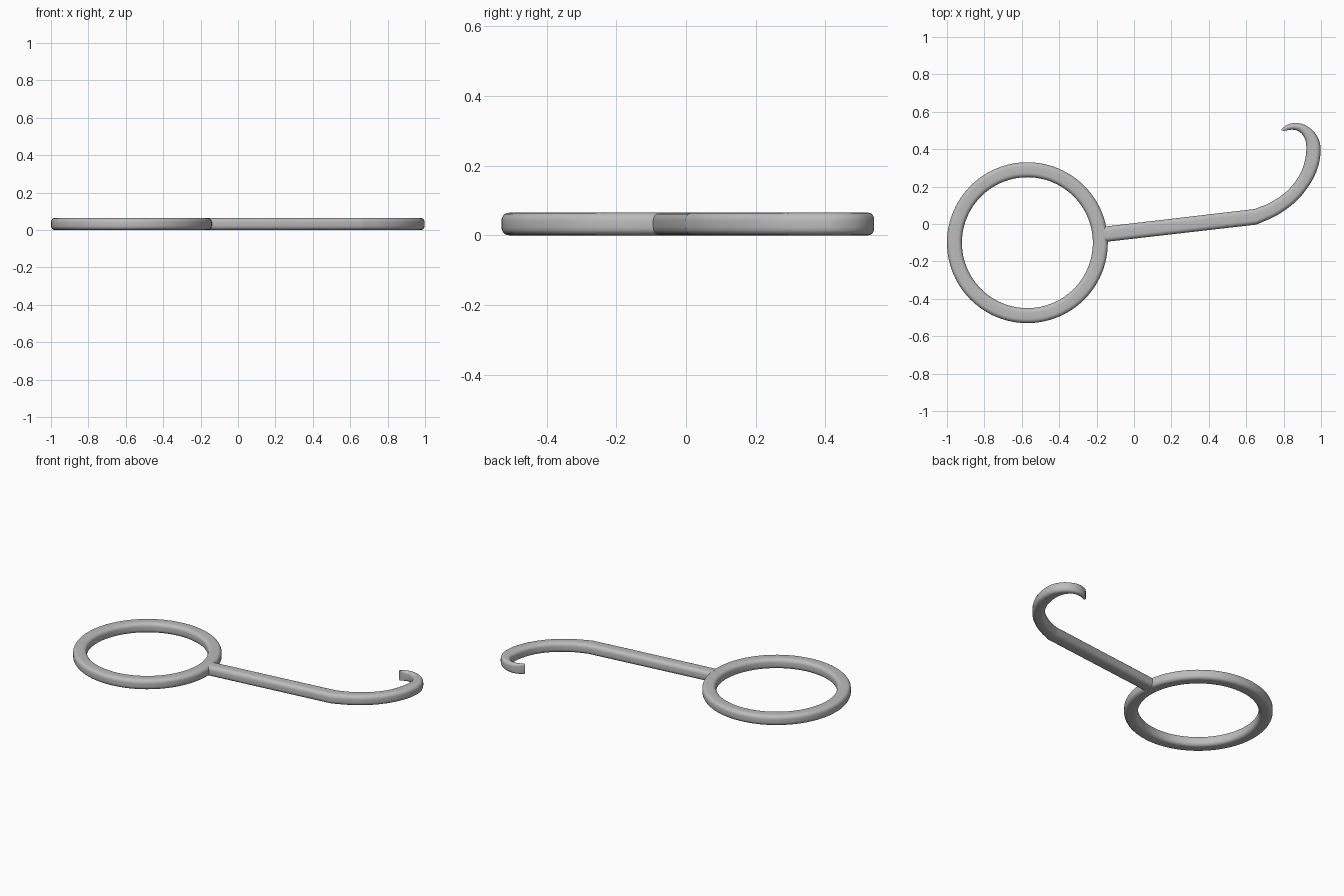
import bpy, bmesh, math
from mathutils import Vector

cube = bpy.data.objects.get("Cube")
if cube:
    bpy.data.objects.remove(cube, do_unlink=True)

HEIGHT = 0.065
CORNER = 0.023

metal = bpy.data.materials.new("grey metal")
metal.use_nodes = True
GREY = (0.5, 0.5, 0.5, 1)
metal.diffuse_color = GREY
metal.node_tree.nodes["Principled BSDF"].inputs["Base Color"].default_value = GREY


def section(outer, inner, steps=5):
    """Rounded rectangle standing between two edge points."""
    across = inner - outer
    width = across.length
    r = min(CORNER, width * 0.48)
    corners = [(width - r, HEIGHT - r), (r, HEIGHT - r), (r, r), (width - r, r)]
    points = []
    for q, (u, z) in enumerate(corners):
        for i in range(steps + 1):
            a = math.pi / 2 * (q + i / steps)
            p = outer + across * ((u + r * math.cos(a)) / width)
            points.append((p.x, p.y, z + r * math.sin(a)))
    return points


def loft(name, edges, closed=False):
    """Skin a run of sections, capping the ends when open."""
    bm = bmesh.new()
    rings = [[bm.verts.new(p) for p in section(o, i)] for o, i in edges]
    n = len(rings[0])
    pairs = list(zip(rings, rings[1:]))
    if closed:
        pairs.append((rings[-1], rings[0]))
    else:
        bm.faces.new(rings[0])
        bm.faces.new(rings[-1])
    for a, b in pairs:
        for k in range(n):
            bm.faces.new((a[k], a[(k + 1) % n], b[(k + 1) % n], b[k]))
    bmesh.ops.recalc_face_normals(bm, faces=bm.faces)
    mesh = bpy.data.meshes.new(name)
    bm.to_mesh(mesh)
    bm.free()
    mesh.materials.append(metal)
    obj = bpy.data.objects.new(name, mesh)
    bpy.context.collection.objects.link(obj)
    bpy.ops.object.select_all(action="DESELECT")
    obj.select_set(True)
    bpy.context.view_layer.objects.active = obj
    bpy.ops.object.shade_smooth_by_angle(angle=math.radians(40))


def spline(points, steps=6):
    """Smooth curve through the points."""
    pts = [points[0] * 2 - points[1]] + points + [points[-1] * 2 - points[-2]]
    out = []
    for a, b, c, d in zip(pts, pts[1:], pts[2:], pts[3:]):
        for i in range(steps):
            t = i / steps
            out.append(0.5 * (2 * b + (c - a) * t + (2 * a - 5 * b + 4 * c - d) * t ** 2
                              + (3 * b - a - 3 * c + d) * t ** 3))
    return out + [points[-1]]


# Finger ring
centre = Vector((-0.57, -0.1))
spokes = [Vector((math.cos(a), math.sin(a)))
          for a in (math.tau * i / 96 for i in range(96))]
loft("finger_ring", [(centre + s * 0.43, centre + s * 0.35) for s in spokes], closed=True)

# Straight shank running into a tapering hook: outer and inner edge points
hook_outer = [(0.655, -0.003), (0.77, 0.05), (0.87, 0.125), (0.945, 0.22), (0.988, 0.32),
              (0.996, 0.42), (0.965, 0.49), (0.912, 0.53), (0.86, 0.54), (0.815, 0.528),
              (0.785, 0.502)]
hook_inner = [(0.645, 0.08), (0.73, 0.115), (0.82, 0.178), (0.885, 0.262), (0.916, 0.35),
              (0.92, 0.43), (0.902, 0.476), (0.876, 0.498), (0.85, 0.504), (0.825, 0.502),
              (0.803, 0.498)]
shank = [(Vector((-0.155, -0.096)), Vector((-0.165, -0.015)))]
hook = list(zip(spline([Vector(p) for p in hook_outer]),
                spline([Vector(p) for p in hook_inner])))
loft("shank_and_hook", shank + hook)
